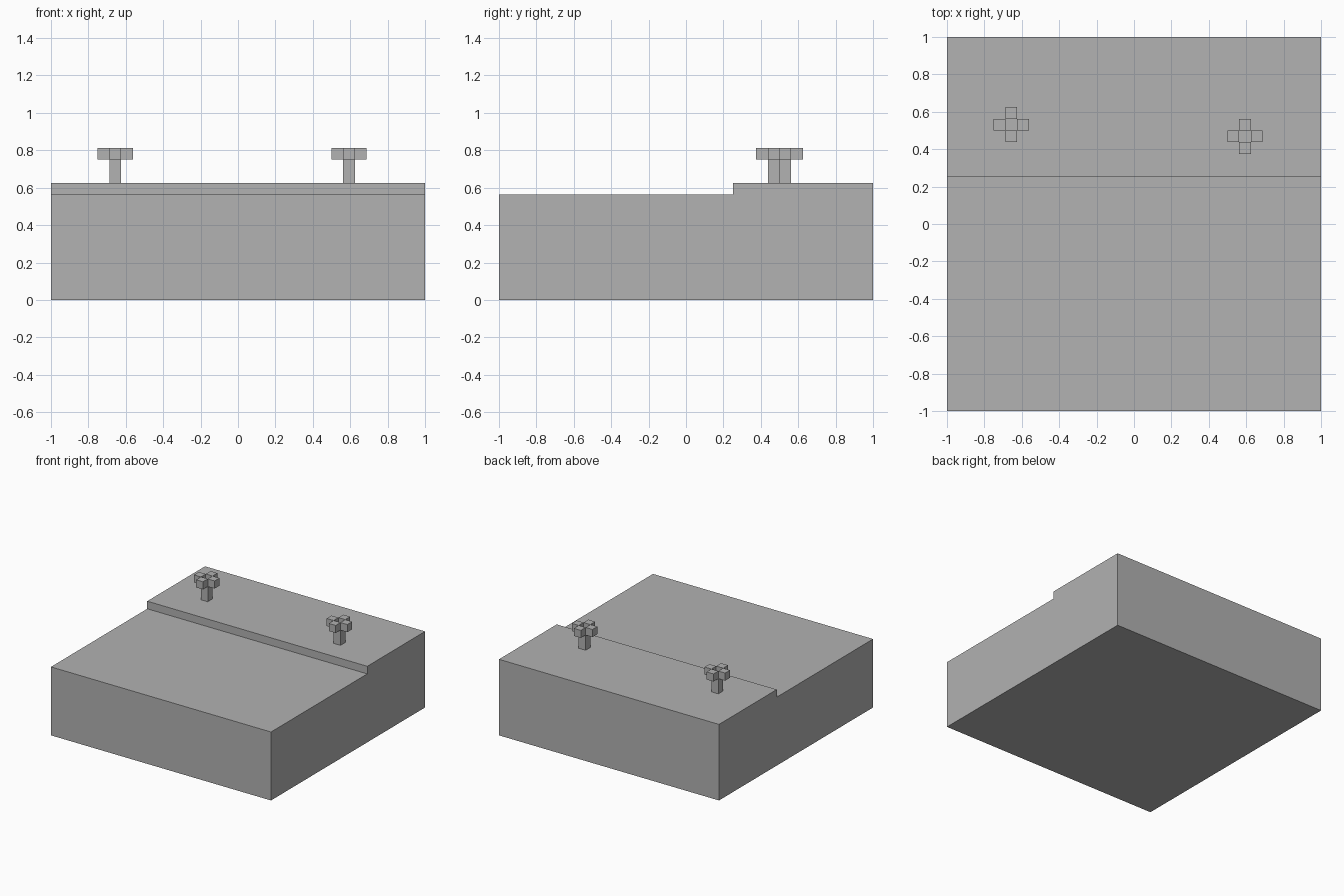
import bpy
import bmesh

cube = bpy.data.objects.get("Cube")
if cube:
    bpy.data.objects.remove(cube, do_unlink=True)

U = 1 / 16  # one block unit

grey = bpy.data.materials.new("stone grey")
grey.use_nodes = True
colour = (0.445, 0.445, 0.445, 1)
grey.diffuse_color = colour
grey.node_tree.nodes["Principled BSDF"].inputs["Base Color"].default_value = colour


def make_object(name, bm):
    bmesh.ops.recalc_face_normals(bm, faces=bm.faces)
    mesh = bpy.data.meshes.new(name)
    bm.to_mesh(mesh)
    bm.free()
    mesh.materials.append(grey)
    obj = bpy.data.objects.new(name, mesh)
    bpy.context.collection.objects.link(obj)
    return obj


def add_box(bm, centre, size):
    verts = bmesh.ops.create_cube(bm, size=1)["verts"]
    bmesh.ops.scale(bm, vec=size, verts=verts)
    bmesh.ops.translate(bm, vec=centre, verts=verts)


# Stepped ground block: side profile extruded across the width
profile = [(-1, 0), (1, 0), (1, 10 * U), (0.25, 10 * U), (0.25, 9 * U), (-1, 9 * U)]
bm = bmesh.new()
face = bm.faces.new([bm.verts.new((-1, y, z)) for y, z in profile])
side = bmesh.ops.extrude_face_region(bm, geom=[face])["geom"]
bmesh.ops.translate(bm, vec=(2, 0, 0),
                    verts=[v for v in side if isinstance(v, bmesh.types.BMVert)])
make_object("stepped_ground", bm)


# Flowers: a square stem with four cube petals around an open centre
def flower(label, x, y):
    bm = bmesh.new()
    add_box(bm, (x, y, 11 * U), (U, U, 2 * U))
    make_object(label + "_flower_stem", bm)
    bm = bmesh.new()
    for dx, dy in ((1, 0), (-1, 0), (0, 1), (0, -1)):
        add_box(bm, (x + dx * U, y + dy * U, 12.5 * U), (U, U, U))
    make_object(label + "_flower_petals", bm)


flower("right", -10.5 * U, 8.5 * U)
flower("left", 9.5 * U, 7.5 * U)
